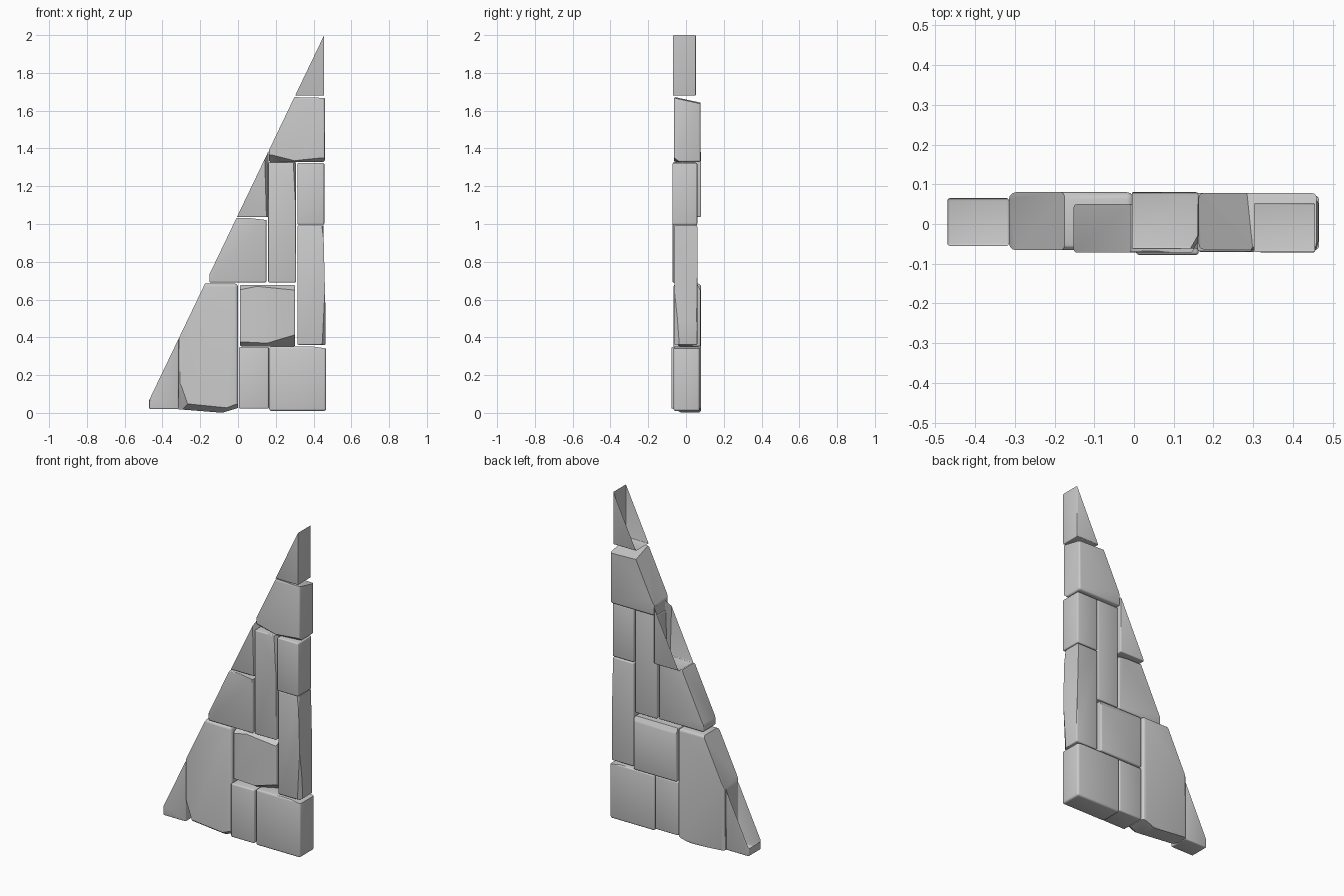
import bpy, bmesh, math
from mathutils import Vector

if "Cube" in bpy.data.objects:
    bpy.data.objects.remove(bpy.data.objects["Cube"])

SLOPE = ((0.456, 0, 2.0), (-2.086, 0, 1))   # common raking cut of the wall


def cut(bm, co, no, fill=True):
    """Slice off everything on the normal's side, optionally capping the hole."""
    geom = bm.verts[:] + bm.edges[:] + bm.faces[:]
    r = bmesh.ops.bisect_plane(bm, geom=geom, dist=1e-5, plane_co=Vector(co),
                               plane_no=Vector(no).normalized(), clear_outer=True)
    if fill:
        edges = [e for e in r["geom_cut"] if isinstance(e, bmesh.types.BMEdge)]
        if edges:
            bmesh.ops.holes_fill(bm, edges=edges, sides=0)


def stone(name, x, z, y, bevel=0.008, slope=None, chips=()):
    """Bevelled block; slope is None, 'capped' or 'open'; chips are (point, normal)."""
    bm = bmesh.new()
    bmesh.ops.create_cube(bm, size=1)
    for v in bm.verts:
        v.co = [lo if c < 0 else hi for c, (lo, hi) in zip(v.co, (x, y, z))]
    bmesh.ops.bevel(bm, geom=bm.edges[:], offset=bevel, offset_type='OFFSET',
                    segments=3, profile=0.5, affect='EDGES')
    for co, no in chips:
        cut(bm, co, no)
    if slope:
        cut(bm, *SLOPE, fill=(slope == 'capped'))
    bmesh.ops.recalc_face_normals(bm, faces=bm.faces[:])
    me = bpy.data.meshes.new(name)
    bm.to_mesh(me)
    bm.free()
    ob = bpy.data.objects.new(name, me)
    bpy.context.collection.objects.link(ob)
    bpy.ops.object.select_all(action='DESELECT')
    ob.select_set(True)
    bpy.context.view_layer.objects.active = ob
    bpy.ops.object.shade_smooth_by_angle(angle=math.radians(30))


# bottom course
stone("toe_stone", (-0.47, -0.315), (0.02, 0.5), (-0.055, 0.065), 0.006, 'open')
stone("large_raked_stone", (-0.315, 0.0), (0.0, 0.685), (-0.066, 0.08), 0.018, 'capped',
      chips=[((-0.08, 0, 0.002), (0.3, 0, -1)),
             ((-0.10, 0, 0.002), (-0.08, 0, -1)),
             ((-0.285, -0.066, 0.1), (-1, -0.8, -0.35)),
             ((-0.19, -0.066, 0.04), (-0.1, -0.7, -1)),
             ((-0.04, -0.066, 0.035), (0.4, -0.8, -1))])
stone("bottom_middle_stone", (0.005, 0.163), (0.022, 0.35), (-0.078, 0.07))
stone("bottom_right_stone", (0.165, 0.466), (0.01, 0.352), (-0.066, 0.072), 0.012,
      chips=[((0.32, 0, 0.352), (-0.01, 0, 1)), ((0.4, 0, 0.351), (0.15, 0, 1))])

# middle courses
stone("square_stone", (0.01, 0.303), (0.352, 0.677), (-0.062, 0.078), 0.009,
      chips=[((0.24, -0.062, 0.395), (0.3, -0.6, -1)),
             ((0.10, -0.062, 0.372), (-0.05, -0.6, -1)),
             ((0.05, -0.062, 0.66), (-0.2, -0.6, 1)),
             ((0.22, -0.062, 0.658), (0.1, -0.7, 1)),
             ((0, 0.078, 0.645), (0, 1, 0.5))])
stone("tall_right_stone", (0.315, 0.464), (0.36, 0.993), (-0.062, 0.06), 0.007,
      chips=[((0.459, 0, 0.7), (1, 0, 0.025)),
             ((0.455, -0.062, 0.9), (1, -0.6, 0.12)),
             ((0.455, -0.062, 0.55), (1, -0.7, -0.05))])
stone("tall_middle_stone", (0.16, 0.308), (0.69, 1.327), (-0.07, 0.055), 0.007,
      chips=[((0.304, -0.07, 1.1), (1, -0.7, 0.05))])
stone("small_right_stone", (0.315, 0.457), (0.997, 1.323), (-0.072, 0.06), 0.007)
stone("lower_raked_stone", (-0.152, 0.15), (0.69, 1.033), (-0.072, 0.05), 0.008, 'capped',
      chips=[((0.05, 0, 1.033), (0.12, 0, 1))])
stone("small_raked_stone", (-0.013, 0.162), (1.037, 1.388), (-0.062, 0.08), 0.006, 'open',
      chips=[((0.145, -0.062, 1.22), (1, -0.6, 0.03))])

# top courses
stone("upper_raked_stone", (0.163, 0.46), (1.328, 1.673), (-0.064, 0.078), 0.012, 'capped',
      chips=[((0.3, -0.06, 1.672), (0.03, 0.22, 1)),
             ((0.22, -0.064, 1.355), (-0.25, -0.8, -1)),
             ((0.36, -0.064, 1.342), (0.1, -0.8, -1))])
stone("tip_stone", (0.298, 0.456), (1.68, 2.06), (-0.07, 0.052), 0.004, 'open')
